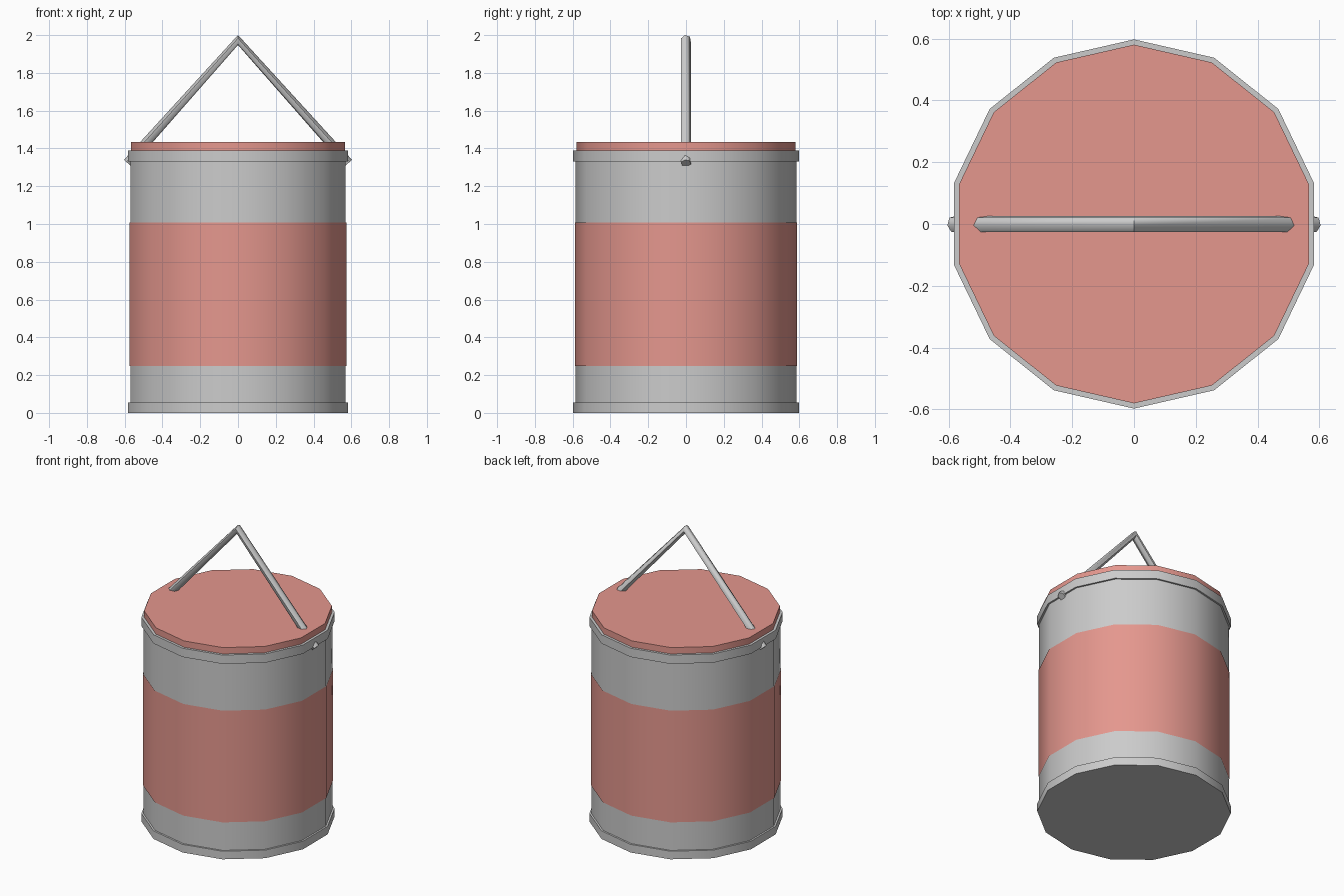
import bpy, bmesh, math
from mathutils import Vector

if "Cube" in bpy.data.objects:
    bpy.data.objects.remove(bpy.data.objects["Cube"])

SIDES = 14


def material(name, color):
    mat = bpy.data.materials.new(name)
    mat.diffuse_color = color
    mat.use_nodes = True
    mat.node_tree.nodes["Principled BSDF"].inputs["Base Color"].default_value = mat.diffuse_color
    return mat


def skin(name, rings, capped=True, mat=None, angle=30):
    """Bridge a list of equal-length point rings into one mesh."""
    bm = bmesh.new()
    loops = [[bm.verts.new(p) for p in ring] for ring in rings]
    n = len(loops[0])
    for a, b in zip(loops, loops[1:]):
        for i in range(n):
            j = (i + 1) % n
            bm.faces.new((a[i], a[j], b[j], b[i]))
    if capped:
        bm.faces.new(loops[0][::-1])
        bm.faces.new(loops[-1])
    if capped:
        bmesh.ops.recalc_face_normals(bm, faces=bm.faces[:])
    mesh = bpy.data.meshes.new(name)
    bm.to_mesh(mesh)
    bm.free()
    obj = bpy.data.objects.new(name, mesh)
    bpy.context.collection.objects.link(obj)
    if mat:
        mesh.materials.append(mat)
    bpy.ops.object.select_all(action='DESELECT')
    bpy.context.view_layer.objects.active = obj
    obj.select_set(True)
    bpy.ops.object.shade_smooth_by_angle(angle=math.radians(angle))
    return obj


def lathe(name, profile, **kw):
    """Turn (radius, height) points into a 14-sided solid, corner on +y."""
    turn = [math.pi / 2 + math.tau * i / SIDES for i in range(SIDES)]
    return skin(name, [[(r * math.cos(t), r * math.sin(t), z) for t in turn]
                       for r, z in profile], **kw)


red = material("red_paint", (0.78, 0.31, 0.27, 1))

# Can body with a raised rim at each end
lathe("can_body", [(0.597, 0), (0.597, 0.055), (0.585, 0.055), (0.585, 1.33),
                   (0.597, 1.33), (0.597, 1.39), (0.575, 1.39)])

# Painted wrap and lid
lathe("label_band", [(0.588, 0.247), (0.588, 1.007)], capped=False, mat=red)
lathe("lid", [(0.58, 1.388), (0.58, 1.433)], mat=red)

# Bent wire handle: six-sided rod running end - apex - end
apex = Vector((0, 0, 1.974))
ends = [Vector((-0.584, 0, 1.322)), Vector((0.584, 0, 1.322))]
rise = (apex - ends[0]).normalized()
fall = (ends[1] - apex).normalized()
rings = []
for center, tangent in ((ends[0], rise), (apex, Vector((1, 0, 0))), (ends[1], fall)):
    side = Vector((0, 1, 0))
    out = tangent.cross(side)
    angles = [math.radians(-10 + 60 * k) for k in range(6)]
    rings.append([center + 0.027 * (math.cos(a) * out + math.sin(a) * side) for a in angles])
skin("wire_handle", rings, angle=65)
